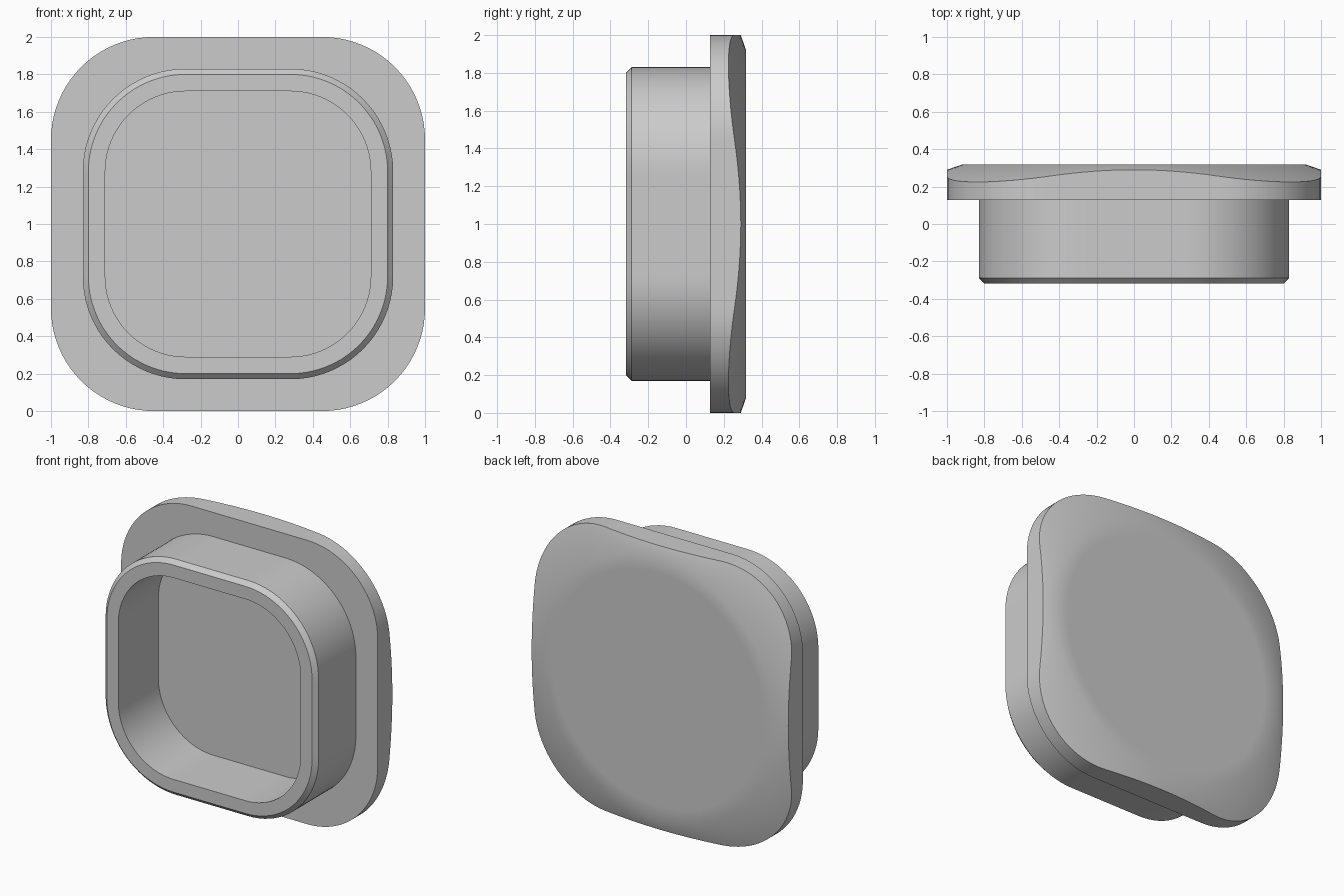
import bpy, bmesh, math

if "Cube" in bpy.data.objects:
    bpy.data.objects.remove(bpy.data.objects["Cube"])

grey = bpy.data.materials.new("plain grey")
grey.use_nodes = True
colour = (0.6, 0.6, 0.6, 1)
grey.diffuse_color = colour
grey.node_tree.nodes["Principled BSDF"].inputs["Base Color"].default_value = colour

ARC, STRAIGHT = 20, 16


def outline(half, centre):
    """Rounded square in x/z; corner arcs are centred at +-centre."""
    radius = half - centre
    points = []
    for corner in range(4):
        turn = corner * math.pi / 2
        c, s = math.cos(turn), math.sin(turn)
        side = []
        for i in range(ARC + 1):
            a = i / ARC * math.pi / 2
            side.append((centre + radius * math.cos(a), centre + radius * math.sin(a)))
        for i in range(1, STRAIGHT):
            side.append((centre - 2 * centre * i / STRAIGHT, half))
        points += [(x * c - z * s, x * s + z * c) for x, z in side]
    return points


def level(points, y):
    return [(x, y, z + 1) for x, z in points]


def loft(name, rings, closed):
    """Skin a list of rings; either join last to first or cap both ends."""
    bm = bmesh.new()
    loops = [[bm.verts.new(p) for p in ring] for ring in rings]
    pairs = list(zip(loops, loops[1:]))
    if closed:
        pairs.append((loops[-1], loops[0]))
    else:
        bm.faces.new(loops[0])
        bm.faces.new(loops[-1])
    for a, b in pairs:
        for i in range(len(a)):
            j = (i + 1) % len(a)
            bm.faces.new((a[i], a[j], b[j], b[i]))
    bmesh.ops.recalc_face_normals(bm, faces=bm.faces)
    mesh = bpy.data.meshes.new(name)
    bm.to_mesh(mesh)
    bm.free()
    mesh.materials.append(grey)
    obj = bpy.data.objects.new(name, mesh)
    bpy.context.collection.objects.link(obj)
    bpy.ops.object.select_all(action='DESELECT')
    obj.select_set(True)
    bpy.context.view_layer.objects.active = obj
    bpy.ops.object.shade_smooth_by_angle(angle=math.radians(30))
    return obj


FRONT, SEAT, BACK = -0.318, 0.127, 0.318

# Hollow barrel with a chamfered front rim
loft("plug_barrel", [
    level(outline(0.71, 0.28), SEAT),
    level(outline(0.71, 0.28), FRONT),
    level(outline(0.80, 0.28), FRONT),
    level(outline(0.83, 0.28), FRONT + 0.03),
    level(outline(0.83, 0.28), SEAT),
], closed=True)

# Flange whose back is trimmed by a shallow cone around a round flat
FLAT, SLOPE = 0.92, 0.35
rim = outline(1.0, 0.45)
edge = [(x, BACK - SLOPE * (math.hypot(x, z) - FLAT), z + 1) for x, z in rim]


def circle(radius):
    return [(x * radius / math.hypot(x, z), z * radius / math.hypot(x, z)) for x, z in rim]


loft("cap_flange", [
    level(rim, SEAT),
    edge,
    level(circle(FLAT), BACK),
    level(circle(FLAT - 0.1), BACK),
], closed=False)
